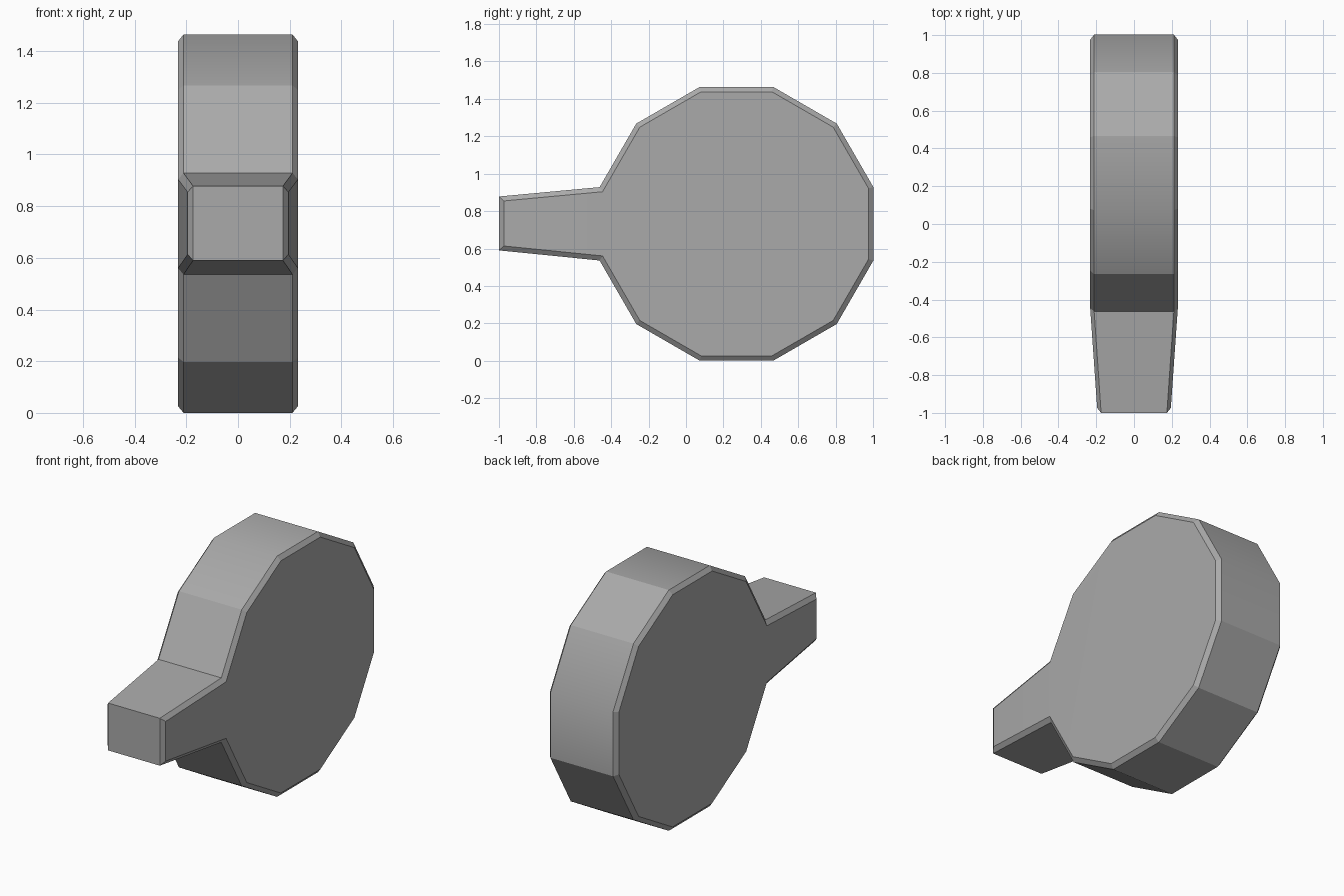
import bpy, bmesh, math
from mathutils import Vector

cube = bpy.data.objects.get("Cube")
if cube:
    bpy.data.objects.remove(cube, do_unlink=True)

SIDES = 12
CENTRE = Vector((0.27, 0.732))      # disc centre in (y, z)
RADIUS = 0.732 / math.cos(math.pi / SIDES)
HALF, TIP_HALF = 0.232, 0.195       # half thickness of disc and of tab tip
BEVEL, BEVEL_X = 0.026, 0.021

grey = bpy.data.materials.new("plain grey")
grey.use_nodes = True
grey.diffuse_color = (0.4, 0.4, 0.4, 1)
grey.node_tree.nodes["Principled BSDF"].inputs["Base Color"].default_value = (0.4, 0.4, 0.4, 1)


def inset(points, d):
    """Mitred inward offset of a counter-clockwise outline."""
    result = []
    for i, p in enumerate(points):
        a = (p - points[i - 1]).normalized()
        b = (points[(i + 1) % len(points)] - p).normalized()
        na, nb = Vector((-a.y, a.x)), Vector((-b.y, b.x))
        result.append(p + (na + nb) * d / (1 + na.dot(nb)))
    return result


# Outline: twelve-sided disc with a tapered tab growing from its front facet
outline = []
for k in range(SIDES):
    t = math.pi * (2 * k + 1) / SIDES
    outline.append(CENTRE + RADIUS * Vector((math.cos(t), math.sin(t))))
    if k == SIDES // 2 - 1:
        outline += [Vector((-1, 0.878)), Vector((-1, 0.59))]
inner = inset(outline, BEVEL)
count = len(outline)
tips = [SIDES // 2, SIDES // 2 + 1]

bm = bmesh.new()


def ring(points, side, drop):
    return [bm.verts.new((side * ((TIP_HALF if i in tips else HALF) - drop), p.x, p.y))
            for i, p in enumerate(points)]


rings = [ring(inner, -1, 0), ring(outline, -1, BEVEL_X),
         ring(outline, 1, BEVEL_X), ring(inner, 1, 0)]

# Rim and the bevels beside it
for a, b in zip(rings, rings[1:]):
    for i in range(count):
        j = (i + 1) % count
        bm.faces.new((a[i], a[j], b[j], b[i]))

# Flat cheeks of the disc and of the tab
for r in (rings[0], rings[-1]):
    bm.faces.new([v for i, v in enumerate(r) if i not in tips])
    bm.faces.new(r[tips[0] - 1:tips[1] + 2])

bmesh.ops.recalc_face_normals(bm, faces=bm.faces)

# Crisp edges, softened at the cheek seams and two rim corners
for f in bm.faces:
    f.smooth = True
for e in bm.edges:
    e.smooth = e.calc_face_angle() < math.radians(15)
for i in (0, 3):
    bm.edges.get((rings[1][i], rings[2][i])).smooth = True

mesh = bpy.data.meshes.new("tabbed_disc")
bm.to_mesh(mesh)
bm.free()
mesh.materials.append(grey)
disc = bpy.data.objects.new("tabbed_disc", mesh)
bpy.context.collection.objects.link(disc)
